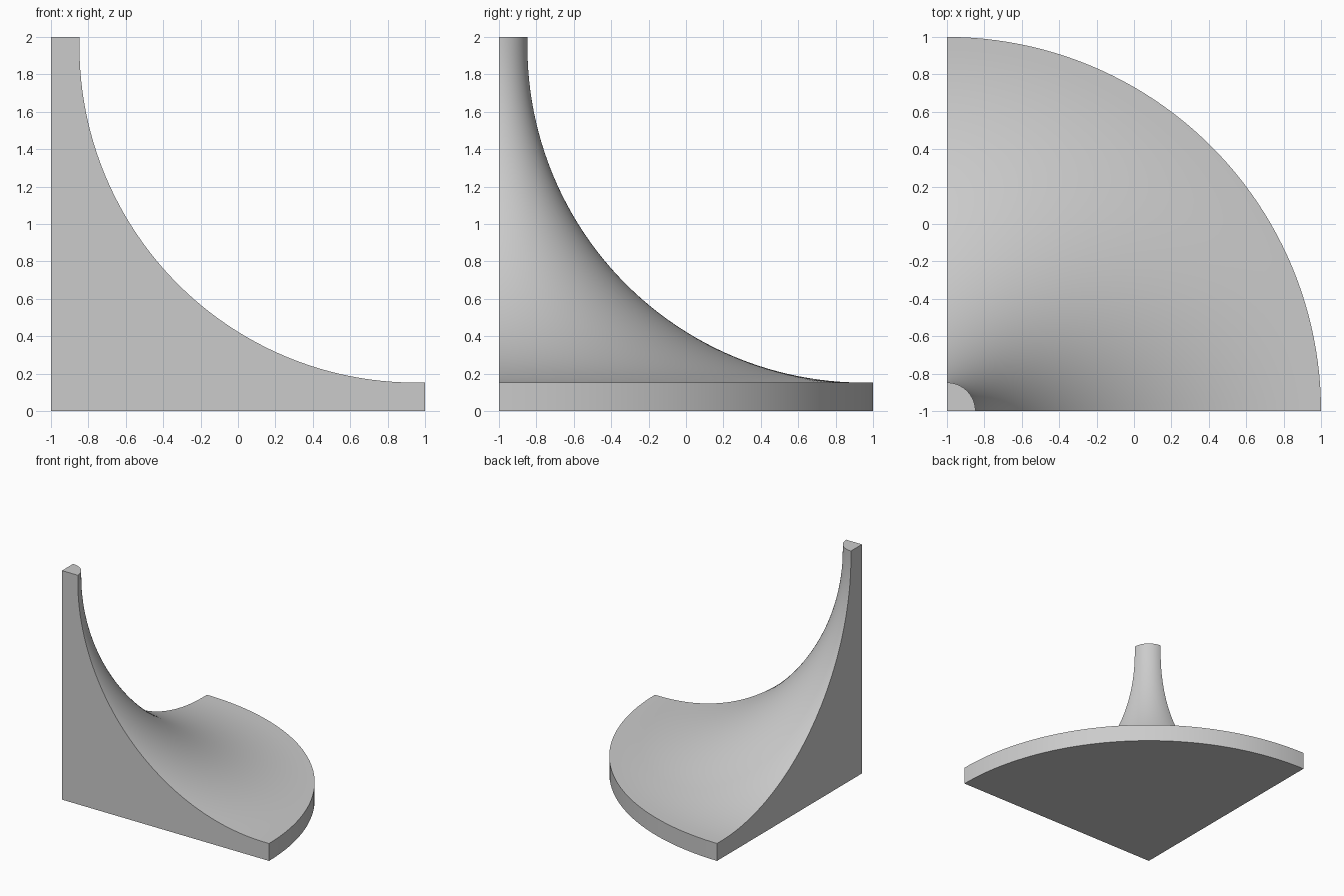
import bpy, bmesh, math
from mathutils import Vector, Matrix

if "Cube" in bpy.data.objects:
    bpy.data.objects.remove(bpy.data.objects["Cube"])

EDGE = 0.152      # rim thickness and tip radius
CENTRE = 1.95     # centre of the concave arc (radius and height)
R = CENTRE - EDGE
ARC_STEPS, TURN_STEPS = 48, 48

# Half section: (distance from corner axis, height)
profile = [(0, 0), (2, 0), (2, EDGE)]
for i in range(ARC_STEPS + 1):
    a = math.radians(270 - 90 * i / ARC_STEPS)
    profile.append((CENTRE + R * math.cos(a), CENTRE + R * math.sin(a)))
profile += [(EDGE, 2), (0, 2)]

# Quarter turn of the section about the corner
bm = bmesh.new()
verts = [bm.verts.new((r - 1, -1, z)) for r, z in profile]
start = bm.faces.new(verts)
edges = [e for e in start.edges if {verts[0], verts[-1]} != set(e.verts)]
rings = [verts]
for k in range(1, TURN_STEPS + 1):
    t = math.pi / 2 * k / TURN_STEPS
    ring = [verts[0]]
    for r, z in profile[1:-1]:
        ring.append(bm.verts.new((r * math.cos(t) - 1, r * math.sin(t) - 1, z)))
    ring.append(verts[-1])
    prev = rings[-1]
    for i in range(len(ring) - 1):
        loop = list(dict.fromkeys([prev[i], prev[i + 1], ring[i + 1], ring[i]]))
        bm.faces.new(loop)
    rings.append(ring)
bm.faces.new(rings[-1])
bmesh.ops.recalc_face_normals(bm, faces=bm.faces)

mesh = bpy.data.meshes.new("flared_corner")
bm.to_mesh(mesh)
bm.free()
obj = bpy.data.objects.new("flared_corner", mesh)
bpy.context.collection.objects.link(obj)

# Smooth curved walls, crisp edges
bpy.context.view_layer.objects.active = obj
obj.select_set(True)
bpy.ops.object.shade_smooth_by_angle(angle=math.radians(30))
